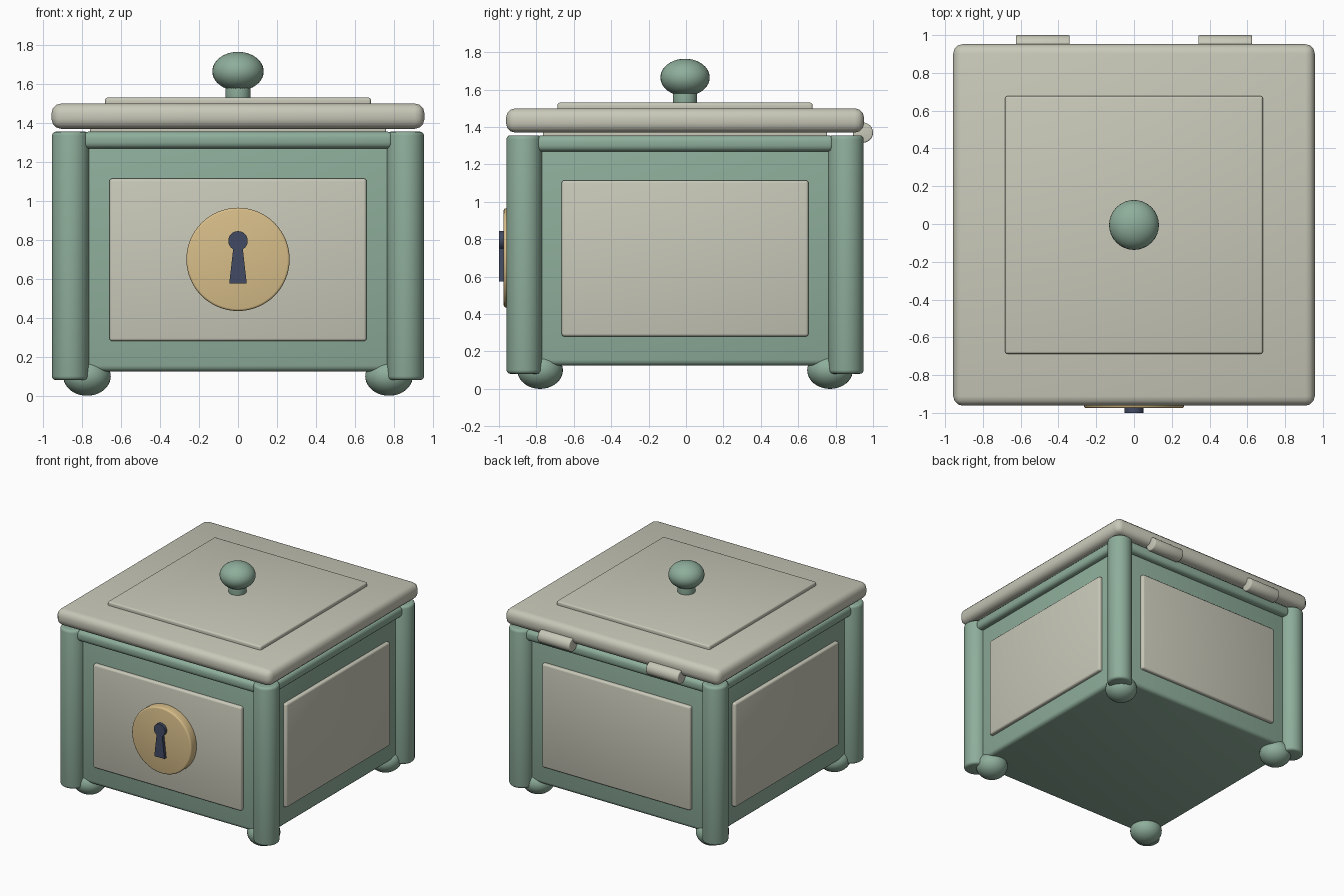
import bpy, bmesh, math
from mathutils import Matrix, Vector

cube = bpy.data.objects.get("Cube")
if cube:
    bpy.data.objects.remove(cube, do_unlink=True)

CY = -0.005  # the box sits slightly forward, to balance the hinges


def material(name, rgb):
    m = bpy.data.materials.new(name)
    m.use_nodes = True
    m.diffuse_color = (*rgb, 1)
    m.node_tree.nodes["Principled BSDF"].inputs["Base Color"].default_value = (*rgb, 1)
    return m


SAGE = material("sage green", (0.27, 0.42, 0.325))
CREAM = material("pale cream", (0.58, 0.58, 0.485))
GOLD = material("soft gold", (0.68, 0.51, 0.25))
NAVY = material("dark navy", (0.055, 0.07, 0.125))


def finish(name, bm, mat, bevel=0.0, segments=3):
    """Round the hard edges, then turn the bmesh into a smooth object."""
    if bevel:
        hard = [e for e in bm.edges if e.calc_face_angle(0) > 0.6]
        bmesh.ops.bevel(bm, geom=hard, offset=bevel, segments=segments,
                        profile=0.5, affect='EDGES', clamp_overlap=True)
    bmesh.ops.recalc_face_normals(bm, faces=bm.faces)
    mesh = bpy.data.meshes.new(name)
    bm.to_mesh(mesh)
    bm.free()
    mesh.materials.append(mat)
    ob = bpy.data.objects.new(name, mesh)
    bpy.context.collection.objects.link(ob)
    bpy.ops.object.select_all(action='DESELECT')
    ob.select_set(True)
    bpy.context.view_layer.objects.active = ob
    bpy.ops.object.shade_smooth_by_angle(angle=math.radians(40))
    return ob


def box(name, low, high, mat, bevel, turn=0.0):
    low, high = Vector(low), Vector(high)
    bm = bmesh.new()
    bmesh.ops.create_cube(bm, size=1)
    bmesh.ops.scale(bm, vec=high - low, verts=bm.verts)
    bmesh.ops.translate(bm, vec=(low + high) / 2, verts=bm.verts)
    bmesh.ops.rotate(bm, matrix=Matrix.Rotation(turn, 3, 'Z'), verts=bm.verts)
    bmesh.ops.translate(bm, vec=(0, CY, 0), verts=bm.verts)
    return finish(name, bm, mat, bevel)


def cylinder(name, centre, radius, depth, axis, mat, bevel, sides=40):
    bm = bmesh.new()
    bmesh.ops.create_cone(bm, cap_ends=True, segments=sides, radius1=radius,
                          radius2=radius, depth=depth)
    turn = {'X': Matrix.Rotation(math.pi / 2, 3, 'Y'),
            'Y': Matrix.Rotation(math.pi / 2, 3, 'X'),
            'Z': Matrix.Identity(3)}[axis]
    bmesh.ops.rotate(bm, matrix=turn, verts=bm.verts)
    bmesh.ops.translate(bm, vec=centre, verts=bm.verts)
    return finish(name, bm, mat, bevel)


def ball(name, centre, radius, height, mat):
    bm = bmesh.new()
    bmesh.ops.create_uvsphere(bm, u_segments=32, v_segments=20, radius=1)
    bmesh.ops.scale(bm, vec=(radius, radius, height), verts=bm.verts)
    bmesh.ops.translate(bm, vec=centre, verts=bm.verts)
    return finish(name, bm, mat)


# Body
box("body", (-0.87, -0.87, 0.125), (0.87, 0.87, 1.34), SAGE, 0.03)

# One inset-look panel and one top rail per side
for i, side in enumerate(("front", "left", "back", "right")):
    turn = i * math.pi / 2
    box(side + "_panel", (-0.66, -0.9, 0.28), (0.66, -0.84, 1.115), CREAM, 0.015, turn)
    box(side + "_rail", (-0.8, -0.92, 1.27), (0.8, -0.8, 1.355), SAGE, 0.03, turn)

# Corner posts and feet
for sy, depth_name in ((-1, "front"), (1, "back")):
    for sx, side in ((1, "left"), (-1, "right")):
        name = depth_name + "_" + side
        cylinder(name + "_post", (sx * 0.86, CY + sy * 0.86, 0.718), 0.095, 1.275,
                 'Z', SAGE, 0.02)
        ball(name + "_foot", (sx * 0.775, CY + sy * 0.775, 0.1), 0.122, 0.1, SAGE)

# Lid with inner lip and raised plate
box("lid_lip", (-0.76, -0.76, 1.33), (0.76, 0.76, 1.39), CREAM, 0.008)
box("lid", (-0.957, -0.957, 1.37), (0.957, 0.957, 1.5), CREAM, 0.05)
box("lid_plate", (-0.682, -0.682, 1.48), (0.682, 0.682, 1.53), CREAM, 0.012)

# Knob
cylinder("knob_neck", (0, CY, 1.56), 0.065, 0.12, 'Z', SAGE, 0.008)
ball("knob", (0, CY, 1.665), 0.132, 0.1, SAGE)

# Hinge barrels
for sx, side in ((1, "left"), (-1, "right")):
    cylinder(side + "_hinge", (sx * 0.483, 0.946, 1.37), 0.054, 0.285, 'X', CREAM, 0.008)

# Round lock plate
cylinder("lock_plate", (0, -0.93, 0.7), 0.265, 0.09, 'Y', GOLD, 0.012, 64)

# Keyhole: a round head over a flared slot
outline = [(0.05 * math.cos(math.radians(a)), 0.795 + 0.05 * math.sin(math.radians(a)))
           for a in range(-60, 241, 15)]
outline += [(-0.045, 0.575), (0.045, 0.575)]
bm = bmesh.new()
face = bm.faces.new([bm.verts.new((x, -1.0, z)) for x, z in outline])
side = bmesh.ops.extrude_face_region(bm, geom=[face])
bmesh.ops.translate(bm, vec=(0, 0.04, 0),
                    verts=[v for v in side["geom"] if isinstance(v, bmesh.types.BMVert)])
finish("keyhole", bm, NAVY)
